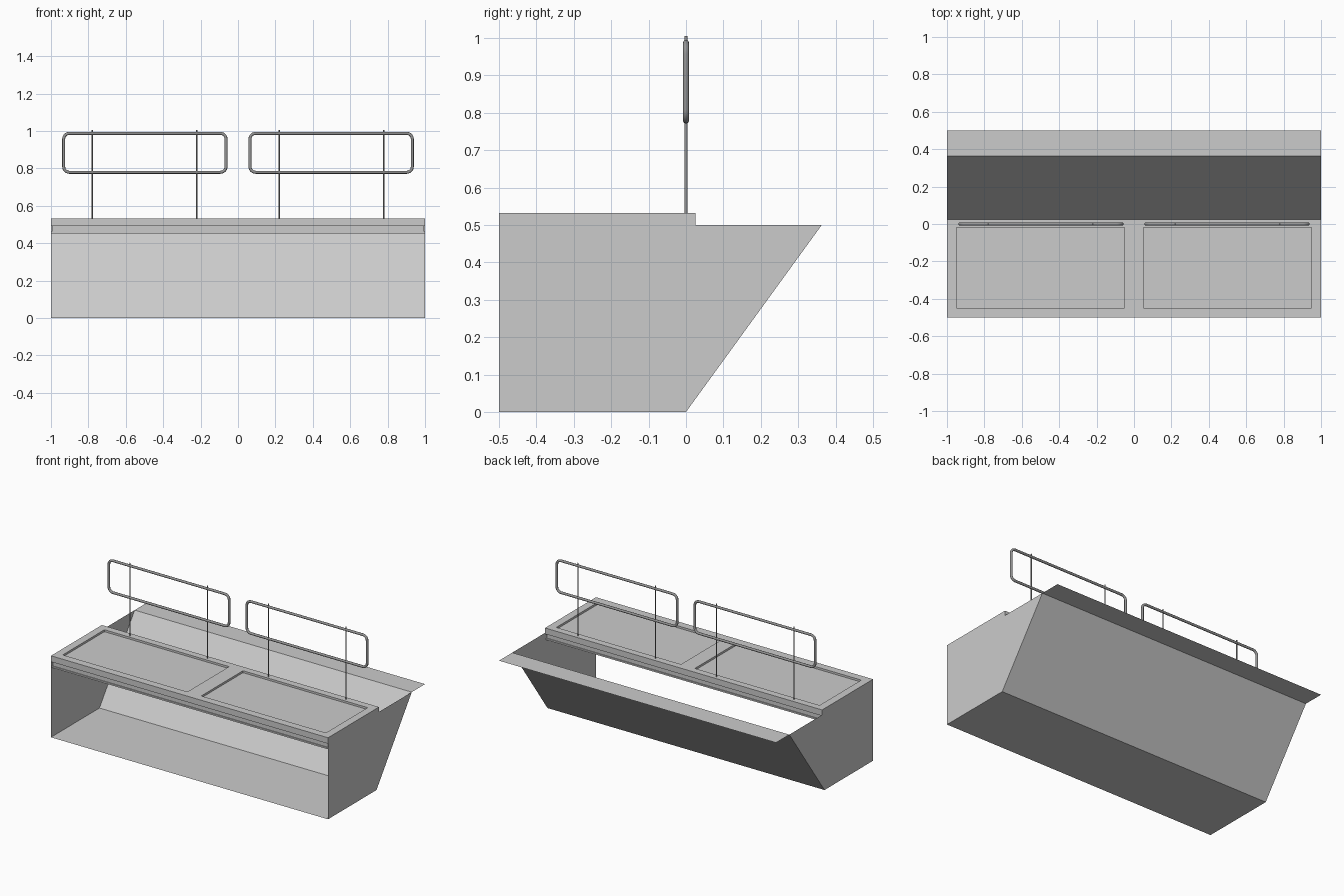
import bpy, bmesh, math
from mathutils import Vector

cube = bpy.data.objects.get("Cube")
if cube:
    bpy.data.objects.remove(cube, do_unlink=True)


def material(name, value):
    m = bpy.data.materials.new(name)
    m.use_nodes = True
    colour = (value, value, value, 1)
    m.diffuse_color = colour
    m.node_tree.nodes["Principled BSDF"].inputs["Base Color"].default_value = colour
    return m


SHEET = material("light grey sheet", 0.6)
METAL = material("grey metal", 0.3)


def finish(bm, name, mat):
    mesh = bpy.data.meshes.new(name)
    bm.to_mesh(mesh)
    bm.free()
    mesh.materials.append(mat)
    ob = bpy.data.objects.new(name, mesh)
    bpy.context.collection.objects.link(ob)
    return ob


def box(name, lo, hi, mat):
    bm = bmesh.new()
    lo, hi = Vector(lo), Vector(hi)
    bmesh.ops.create_cube(bm, size=1)
    for v in bm.verts:
        v.co = (lo + hi) / 2 + v.co * (hi - lo)
    return finish(bm, name, mat)


def sheet(name, points):
    bm = bmesh.new()
    bm.faces.new([bm.verts.new(p) for p in points])
    return finish(bm, name, SHEET)


# Thin sheet casing: floor, sloping back, rear flange; the front is open
path = [(-0.5, 0), (0, 0), (0.363, 0.5), (0.5, 0.5)]
for name, (a, b) in zip(("floor", "sloping_back", "rear_flange"), zip(path, path[1:])):
    sheet(name, [(-1, *a), (1, *a), (1, *b), (-1, *b)])

# End panels
side = [(-0.5, 0), (0, 0), (0.363, 0.5), (-0.5, 0.5)]
sheet("left_end_panel", [(1, *p) for p in side])
sheet("right_end_panel", [(-1, *p) for p in reversed(side)])

# Counter slab with two shallow recessed panels
TOP, UNDER = 0.532, 0.493
xs = [-1, -0.95, -0.05, 0.05, 0.95, 1]
ys = [-0.5, -0.45, -0.02, 0.025]
bm = bmesh.new()
grid = [[bm.verts.new((x, y, UNDER)) for y in ys] for x in xs]
faces = [bm.faces.new((grid[i][j], grid[i + 1][j], grid[i + 1][j + 1], grid[i][j + 1]))
         for i in range(len(xs) - 1) for j in range(len(ys) - 1)]
new = bmesh.ops.extrude_face_region(bm, geom=faces, use_keep_orig=True)["geom"]
for v in new:
    if isinstance(v, bmesh.types.BMVert):
        v.co.z = TOP
panels = [f for f in new if isinstance(f, bmesh.types.BMFace)
          and f.calc_area() > 0.3]
for f in bmesh.ops.extrude_discrete_faces(bm, faces=panels)["faces"]:
    bmesh.ops.translate(bm, verts=f.verts, vec=(0, 0, -0.013))
bmesh.ops.recalc_face_normals(bm, faces=bm.faces)
finish(bm, "counter_top", SHEET)

# Set-back rail and lip under the counter
box("counter_rail", (-0.994, -0.488, 0.463), (0.994, 0.013, UNDER), SHEET)
box("counter_lip", (-0.999, -0.494, 0.453), (0.999, 0.019, 0.463), SHEET)


def post(name, x):
    bm = bmesh.new()
    bmesh.ops.create_cone(bm, cap_ends=True, segments=12, radius1=0.004,
                          radius2=0.004, depth=0.485)
    bmesh.ops.translate(bm, verts=bm.verts, vec=(x, 0, 0.7625))
    for f in bm.faces:
        f.smooth = len(f.verts) == 4
    finish(bm, name, METAL)


def rail_frame(name, x0, x1, z0, z1, corner, tube, sides=12, steps=6):
    """Round tube swept around a rounded rectangle in the xz plane."""
    bm = bmesh.new()
    centres = [(x1 - corner, z1 - corner), (x0 + corner, z1 - corner),
               (x0 + corner, z0 + corner), (x1 - corner, z0 + corner)]
    rings = []
    for q, (cx, cz) in enumerate(centres):
        for s in range(steps + 1):
            a = math.pi / 2 * (q + s / steps)
            ring = []
            for k in range(sides):
                t = math.tau * k / sides
                r = corner + tube * math.cos(t)
                ring.append(bm.verts.new((cx + r * math.cos(a), tube * math.sin(t),
                                          cz + r * math.sin(a))))
            rings.append(ring)
    for i, ring in enumerate(rings):
        nxt = rings[(i + 1) % len(rings)]
        for k in range(sides):
            n = (k + 1) % sides
            bm.faces.new((ring[k], nxt[k], nxt[n], ring[n])).smooth = True
    bmesh.ops.recalc_face_normals(bm, faces=bm.faces)
    finish(bm, name, METAL)


# Two tube frames, each held by two posts
for label, c in (("left", 0.498), ("right", -0.498)):
    rail_frame(label + "_rail_frame", c - 0.434, c + 0.434, 0.779, 0.987, 0.03, 0.008)
    for n, dx in (("inner", -0.28), ("outer", 0.28)):
        post(f"{label}_{n}_post", math.copysign(0.5 + dx, c))
